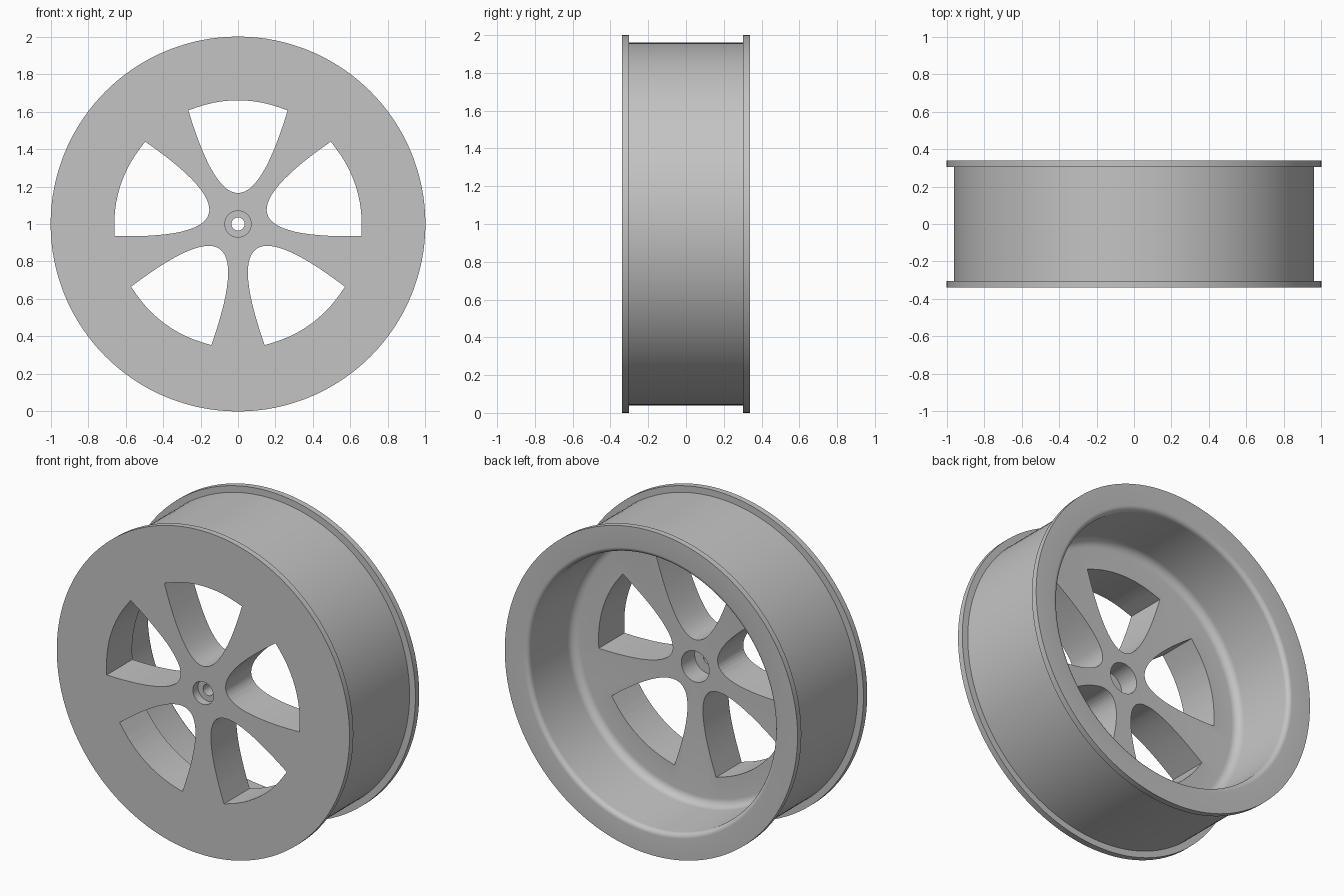
import bpy, bmesh, math
from mathutils import Matrix, Vector

cube = bpy.data.objects.get("Cube")
if cube:
    bpy.data.objects.remove(cube, do_unlink=True)

SEGMENTS = 128
WINDOWS = 5
AXLE = Vector((0, 0, 1))

metal = bpy.data.materials.new("grey_metal")
metal.use_nodes = True
colour = (0.55, 0.55, 0.55, 1)
metal.diffuse_color = colour
metal.node_tree.nodes["Principled BSDF"].inputs["Base Color"].default_value = colour


def make_object(name, bm):
    bmesh.ops.recalc_face_normals(bm, faces=bm.faces)
    mesh = bpy.data.meshes.new(name)
    bm.to_mesh(mesh)
    bm.free()
    mesh.materials.append(metal)
    obj = bpy.data.objects.new(name, mesh)
    bpy.context.collection.objects.link(obj)
    return obj


def fillet(r, y, radius, start, steps=6):
    """Quarter-circle of (radius, depth) points about a centre."""
    angles = [math.radians(start + 90 * i / steps) for i in range(steps + 1)]
    return [(r + radius * math.cos(a), y + radius * math.sin(a)) for a in angles]


def lathe(name, profile):
    """Spin a closed (radius, depth) loop about the axle."""
    bm = bmesh.new()
    verts = [bm.verts.new((r, y, 1)) for r, y in profile]
    edges = [bm.edges.new((v, verts[i - 1])) for i, v in enumerate(verts)]
    bmesh.ops.spin(bm, geom=verts + edges, cent=AXLE, axis=(0, 1, 0),
                   angle=math.tau, steps=SEGMENTS, use_merge=True)
    bmesh.ops.remove_doubles(bm, verts=bm.verts, dist=0.0001)
    return make_object(name, bm)


# Wheel section: stepped hub bore, front face, flanged barrel, hollow back
hub = [(0.095, -0.09), (0.095, -0.22), (0.035, -0.22), (0.035, -0.29),
       (0.07, -0.29), (0.07, -0.34)]
barrel = [(1, -0.34), (1, -0.303), (0.96, -0.303),
          (0.96, 0.303), (1, 0.303), (1, 0.34)]
mouth = fillet(0.87, 0.31, 0.03, 90)
floor = fillet(0.79, -0.04, 0.05, -90)[::-1]
wheel = lathe("wheel_rim", hub + barrel + mouth + floor)

# Window outline: parabolic sides closed by an arc around the axle
half, tip, side_steps, arc_steps = 0.265, 0.165, 14, 12
outline = []
for i in range(-side_steps, side_steps + 1):
    x = half * i / side_steps
    outline.append((x, tip + x * x / 0.159))
corner = math.atan2(outline[-1][0], outline[-1][1])
for i in range(1, arc_steps):
    a = corner * (1 - 2 * i / arc_steps)
    outline.append((0.66 * math.sin(a), 0.66 * math.cos(a)))

# Five window cutters in one helper object
bm = bmesh.new()
for k in range(WINDOWS):
    turn = Matrix.Rotation(math.tau * k / WINDOWS, 3, 'Y')
    face = bm.faces.new([bm.verts.new(AXLE + turn @ Vector((x, -0.5, z)))
                         for x, z in outline])
    out = bmesh.ops.extrude_face_region(bm, geom=[face], use_keep_orig=True)
    moved = [g for g in out["geom"] if isinstance(g, bmesh.types.BMVert)]
    bmesh.ops.translate(bm, verts=moved, vec=(0, 0.6, 0))
cutter = make_object("window_cutter", bm)

# Cut the windows, then shade smooth with sharp rims
bpy.context.view_layer.objects.active = wheel
wheel.select_set(True)
cut = wheel.modifiers.new("windows", 'BOOLEAN')
cut.operation = 'DIFFERENCE'
cut.solver = 'EXACT'
cut.object = cutter
bpy.ops.object.modifier_apply(modifier=cut.name)
bpy.data.objects.remove(cutter, do_unlink=True)
bpy.ops.object.shade_smooth_by_angle(angle=math.radians(30))
